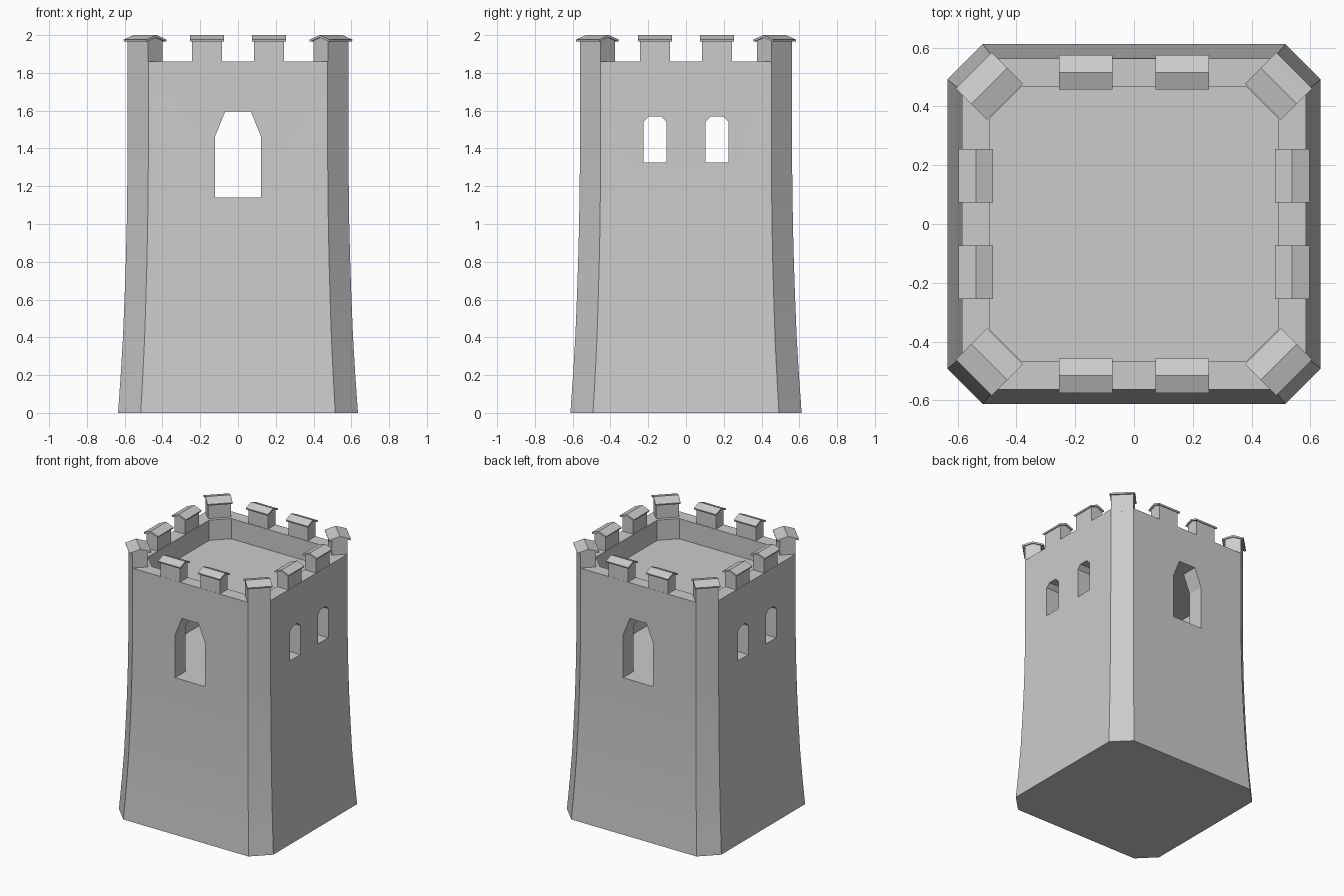
import bpy, bmesh, math
from mathutils import Matrix, Vector

cube = bpy.data.objects.get("Cube")
if cube:
    bpy.data.objects.remove(cube, do_unlink=True)

stone = bpy.data.materials.new("grey stone")
stone.use_nodes = True
GREY = (0.6, 0.6, 0.6, 1)
stone.diffuse_color = GREY
stone.node_tree.nodes["Principled BSDF"].inputs["Base Color"].default_value = GREY


def octagon(inset, z, cut):
    """Chamfered rectangle, counter-clockwise, pulled in from the foot outline."""
    x, y = 0.635 - inset, 0.612 - inset
    pts = [(x, cut - y), (x, y - cut), (x - cut, y), (cut - x, y),
           (-x, y - cut), (-x, cut - y), (cut - x, -y), (x - cut, -y)]
    return [Vector((px, py, z)) for px, py in pts]


def loft(name, rings):
    """Closed solid skinned through a stack of rings."""
    bm = bmesh.new()
    loops = [[bm.verts.new(p) for p in ring] for ring in rings]
    for a, b in zip(loops, loops[1:]):
        n = len(a)
        for i in range(n):
            j = (i + 1) % n
            bm.faces.new((a[i], a[j], b[j], b[i]))
    bm.faces.new(loops[0][::-1])
    bm.faces.new(loops[-1])
    bmesh.ops.recalc_face_normals(bm, faces=bm.faces)
    mesh = bpy.data.meshes.new(name)
    bm.to_mesh(mesh)
    bm.free()
    mesh.materials.append(stone)
    obj = bpy.data.objects.new(name, mesh)
    bpy.context.collection.objects.link(obj)
    return obj


def prism(name, profile, length, matrix, flare=0):
    """Profile in (y, z), extruded along x and then placed."""
    ends = [[matrix @ Vector((s * length / 2, y, z)) for y, z in profile]
            for s in (-1, 1)]
    return loft(name, ends)


# Tower walls: flared foot, parapet walk and sunken roof deck
FLARE = [(0, 0), (0.2, 0.014), (0.4, 0.026), (0.6, 0.034),
         (0.8, 0.041), (1.0, 0.046), (1.3, 0.05), (1.86, 0.05)]
rings = [octagon(inset, z, 0.12 - inset / 5) for z, inset in FLARE]
rings += [octagon(0.145, z, 0.108) for z in (1.86, 1.71)]
tower = loft("tower_walls", rings)


# Room and windows, cut through the walls
def arch(centre, half, sill, spring, top, flat):
    return [(centre - half, sill), (centre + half, sill), (centre + half, spring),
            (centre + flat, top), (centre - flat, top), (centre - half, spring)]


turn = Matrix.Rotation(math.pi / 2, 4, 'Z')
cutters = [loft("room_cutter", [octagon(0.17, z, 0.1) for z in (1.14, 1.6)]),
           prism("large_window_cutter", arch(0, 0.123, 1.14, 1.46, 1.595, 0.068), 2, turn)]
for side in (-1, 1):
    cutters.append(prism("small_window_cutter",
                         arch(side * 0.164, 0.061, 1.325, 1.542, 1.57, 0.032), 2, Matrix()))
bpy.context.view_layer.objects.active = tower
for cutter in cutters:
    cutter.hide_render = True
    mod = tower.modifiers.new("opening", 'BOOLEAN')
    mod.operation = 'DIFFERENCE'
    mod.solver = 'EXACT'
    mod.object = cutter
    bpy.ops.object.modifier_apply(modifier=mod.name)
    bpy.data.objects.remove(cutter, do_unlink=True)
bpy.ops.object.select_all(action='DESELECT')
tower.select_set(True)
bpy.ops.object.shade_smooth_by_angle(angle=math.radians(20))


# Merlons, each a short block under a gabled cap stone
def merlon(name, x, y, angle, width, depth, cap_width, cap_depth):
    place = Matrix.Translation((x, y, 0)) @ Matrix.Rotation(angle, 4, 'Z')
    d, c = depth / 2, cap_depth / 2
    prism(name, [(-d, 1.84), (d, 1.84), (d, 1.97), (0, 1.988), (-d, 1.97)], width, place)
    prism(name + "_cap", [(-c, 1.965), (0, 1.987), (c, 1.965),
                          (c + 0.003, 1.976), (0, 2.0), (-c - 0.003, 1.976)],
          cap_width, place)


for sx, xname in ((-1, "right"), (1, "left")):
    for sy, yname in ((-1, "front"), (1, "back")):
        merlon(f"{yname}_{xname}_merlon", sx * 0.164, sy * 0.516, 0,
               0.16, 0.09, 0.182, 0.112)
        merlon(f"{xname}_{yname}_side_merlon", sx * 0.538, sy * 0.164, math.pi / 2,
               0.16, 0.09, 0.182, 0.112)
        merlon(f"{yname}_{xname}_corner_merlon", sx * 0.492, sy * 0.469,
               -sx * sy * math.pi / 4, 0.155, 0.108, 0.172, 0.144)
